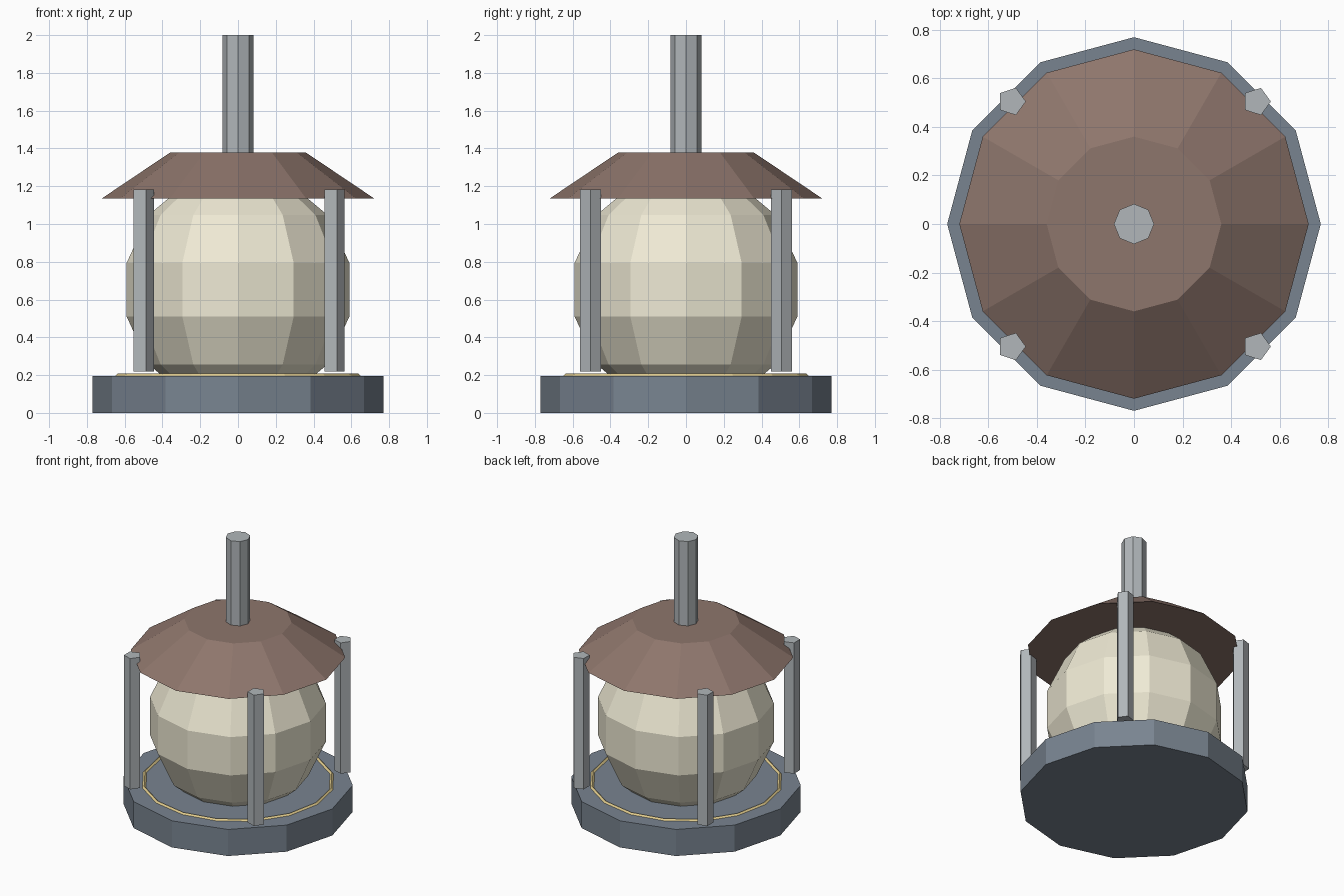
import bpy
import math

if "Cube" in bpy.data.objects:
    bpy.data.objects.remove(bpy.data.objects["Cube"])


def material(name, rgb):
    m = bpy.data.materials.new(name)
    m.diffuse_color = (*rgb, 1)
    m.use_nodes = True
    m.node_tree.nodes["Principled BSDF"].inputs["Base Color"].default_value = m.diffuse_color
    return m


slate = material("slate", (0.19, 0.23, 0.28))
cream = material("cream", (0.86, 0.82, 0.66))
brown = material("brown", (0.27, 0.18, 0.15))
steel = material("steel", (0.44, 0.47, 0.49))
gold = material("gold", (0.75, 0.60, 0.27))


def finish(name, mat):
    ob = bpy.context.object
    ob.name = name
    ob.data.materials.append(mat)
    return ob


def prism(name, sides, r1, r2, z0, z1, mat, x=0, y=0, first_angle=0):
    """Flat-sided frustum; first_angle is the direction of one corner."""
    bpy.ops.mesh.primitive_cone_add(
        vertices=sides, radius1=r1, radius2=r2, depth=z1 - z0,
        location=(x, y, (z0 + z1) / 2),
        rotation=(0, 0, first_angle - math.pi / 2))
    return finish(name, mat)


# Twelve-sided base
prism("base", 12, 0.77, 0.77, 0, 0.196, slate)

# Thin trim ring half sunk into the base
bpy.ops.mesh.primitive_torus_add(
    major_segments=16, minor_segments=4, major_radius=0.637,
    minor_radius=0.02, location=(0, 0, 0.188))
finish("trim_ring", gold)

# Faceted globe, its underside sunk into the base
bpy.ops.mesh.primitive_uv_sphere_add(
    segments=12, ring_count=7, radius=0.605, location=(0, 0, 0.652))
globe = finish("globe", cream)
globe.scale.z = 1.05

# Roof and hanging stem
prism("roof", 12, 0.72, 0.36, 1.136, 1.378, brown)
prism("stem", 8, 0.083, 0.083, 1.37, 2.0, steel)

# Four five-sided posts, all turned the same way
for sx, side in ((-1, "left"), (1, "right")):
    for sy, end in ((-1, "front"), (1, "back")):
        prism(f"post_{end}_{side}", 5, 0.059, 0.059, 0.218, 1.183, steel,
              sx * 0.505, sy * 0.505)
